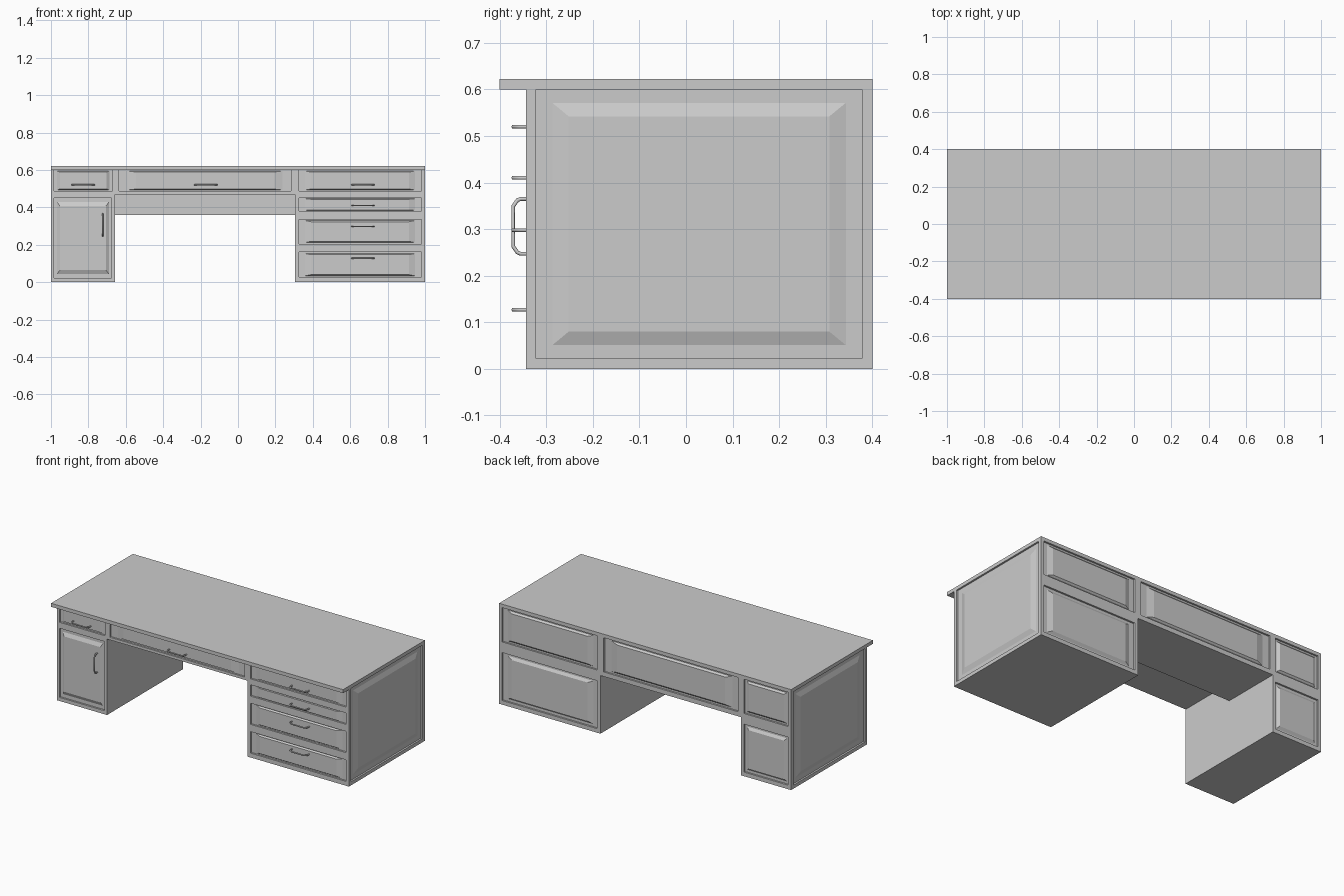
import bpy, bmesh
from mathutils import Vector
from math import pi

if "Cube" in bpy.data.objects:
    bpy.data.objects.remove(bpy.data.objects["Cube"])

FRONT, BACK, TOP = -0.343, 0.4, 0.6   # carcass limits
DEPTH, RAISE = 0.011, 0.010           # recess depth and raised panel height


def place(side, u, z, w):
    """Point on a side of the desk; w is the distance outward from its surface."""
    return Vector({'front': (u, FRONT - w, z), 'back': (u, BACK + w, z),
                   'left': (-1 - w, u, z), 'right': (1 + w, u, z)}[side])


def add_object(name, bm):
    bmesh.ops.recalc_face_normals(bm, faces=bm.faces)
    mesh = bpy.data.meshes.new(name)
    bm.to_mesh(mesh)
    bm.free()
    ob = bpy.data.objects.new(name, mesh)
    bpy.context.collection.objects.link(ob)
    return ob


def hull(bm, points):
    verts = [bm.verts.new(p) for p in points]
    bmesh.ops.convex_hull(bm, input=verts)
    bmesh.ops.dissolve_limit(bm, angle_limit=0.001, verts=bm.verts, edges=bm.edges)


def rect(side, panel, inset, w):
    u0, u1, z0, z1 = panel
    du, dz = (u1 - u0) * inset, (z1 - z0) * inset
    return [place(side, u, z, w) for u in (u0 + du, u1 - du) for z in (z0 + dz, z1 - dz)]


def carcass(name, x0, x1, profile, panels):
    """Extrude a (y, z) profile along x, cut the recesses and add raised panels."""
    bm = bmesh.new()
    face = bm.faces.new([bm.verts.new((x0, y, z)) for y, z in profile])
    ext = bmesh.ops.extrude_face_region(bm, geom=[face])
    bmesh.ops.translate(bm, vec=(x1 - x0, 0, 0),
                        verts=[g for g in ext['geom'] if isinstance(g, bmesh.types.BMVert)])
    body = add_object(name, bm)

    for i, (label, side, *panel) in enumerate(panels):
        # recess
        cut_rect = panel[:3] + [panel[3] + (0.01 if panel[3] >= TOP else 0)]
        bm = bmesh.new()
        hull(bm, rect(side, cut_rect, 0, -DEPTH) + rect(side, cut_rect, 0, 0.02))
        cutter = add_object("recess_cutter", bm)
        cutter.hide_render = True
        mod = body.modifiers.new("recess", 'BOOLEAN')
        mod.operation, mod.solver, mod.object = 'DIFFERENCE', 'EXACT', cutter
        bpy.context.view_layer.objects.active = body
        bpy.ops.object.modifier_apply(modifier=mod.name)
        bpy.data.objects.remove(cutter)
        # raised panel with sloping edges
        bm = bmesh.new()
        hull(bm, rect(side, panel, 0.05, -DEPTH) + rect(side, panel, 0.10, RAISE - DEPTH))
        add_object(label, bm)


# desktop
bm = bmesh.new()
hull(bm, [(x, y, z) for x in (-1, 1) for y in (-0.4, 0.4) for z in (TOP, 0.622)])
add_object("desktop", bm)

box = [(FRONT, 0), (BACK, 0), (BACK, TOP), (FRONT, TOP)]

# left pedestal: drawer over a door
carcass("left_pedestal", -1, -0.657, box, [
    ("left_drawer_front", 'front', -0.983, -0.672, 0.487, TOP),
    ("door_front", 'front', -0.983, -0.675, 0.022, 0.45),
    ("left_side_panel", 'left', -0.322, 0.378, 0.022, TOP),
    ("left_back_upper_panel", 'back', -0.98, -0.677, 0.388, TOP),
    ("left_back_lower_panel", 'back', -0.98, -0.677, 0.025, 0.322)])

# right pedestal: four drawers
drawers = [(0.487, TOP), (0.38, 0.45), (0.205, 0.336), (0.027, 0.16)]
carcass("right_pedestal", 0.306, 1, box, [
    ("right_drawer_front", 'front', 0.325, 0.98, a, b) for a, b in drawers] + [
    ("right_side_panel", 'right', -0.322, 0.378, 0.022, TOP),
    ("right_back_upper_panel", 'back', 0.33, 0.98, 0.388, TOP),
    ("right_back_lower_panel", 'back', 0.33, 0.98, 0.025, 0.322)])

# middle section: shallow drawer in front, deeper box behind
step = [(FRONT, 0.47), (0.028, 0.47), (0.028, 0.36), (BACK, 0.36), (BACK, TOP), (FRONT, TOP)]
carcass("middle_section", -0.657, 0.306, step, [
    ("middle_drawer_front", 'front', -0.637, 0.284, 0.487, TOP),
    ("middle_back_panel", 'back', -0.637, 0.284, 0.388, TOP)])

# handles: one bent rod, shared by all drawers and the door
curve = bpy.data.curves.new("handle", 'CURVE')
curve.dimensions = '3D'
curve.bevel_depth, curve.bevel_resolution = 0.0042, 1
half = [(0.059, 0.012), (0.059, -0.012), (0.056, -0.019), (0.043, -0.028)]
path = half + [(-x, y) for x, y in reversed(half)]
spline = curve.splines.new('POLY')
spline.points.add(len(path) - 1)
for p, (x, y) in zip(spline.points, path):
    p.co = (x, y, 0, 1)
temp = bpy.data.objects.new("handle_rod", curve)
bpy.context.collection.objects.link(temp)
bpy.context.view_layer.update()
rod = bpy.data.meshes.new_from_object(temp.evaluated_get(bpy.context.evaluated_depsgraph_get()))
bpy.data.objects.remove(temp)

spots = [("left_drawer_handle", -0.828, 0.52, 0), ("middle_drawer_handle", -0.172, 0.52, 0),
         ("door_handle", -0.724, 0.306, pi / 2)]
spots += [("right_drawer_handle", 0.668, z, 0) for z in (0.52, 0.41, 0.298, 0.127)]
for name, x, z, turn in spots:
    handle = bpy.data.objects.new(name, rod)
    handle.location = (x, FRONT, z)
    handle.rotation_euler.y = turn
    bpy.context.collection.objects.link(handle)
